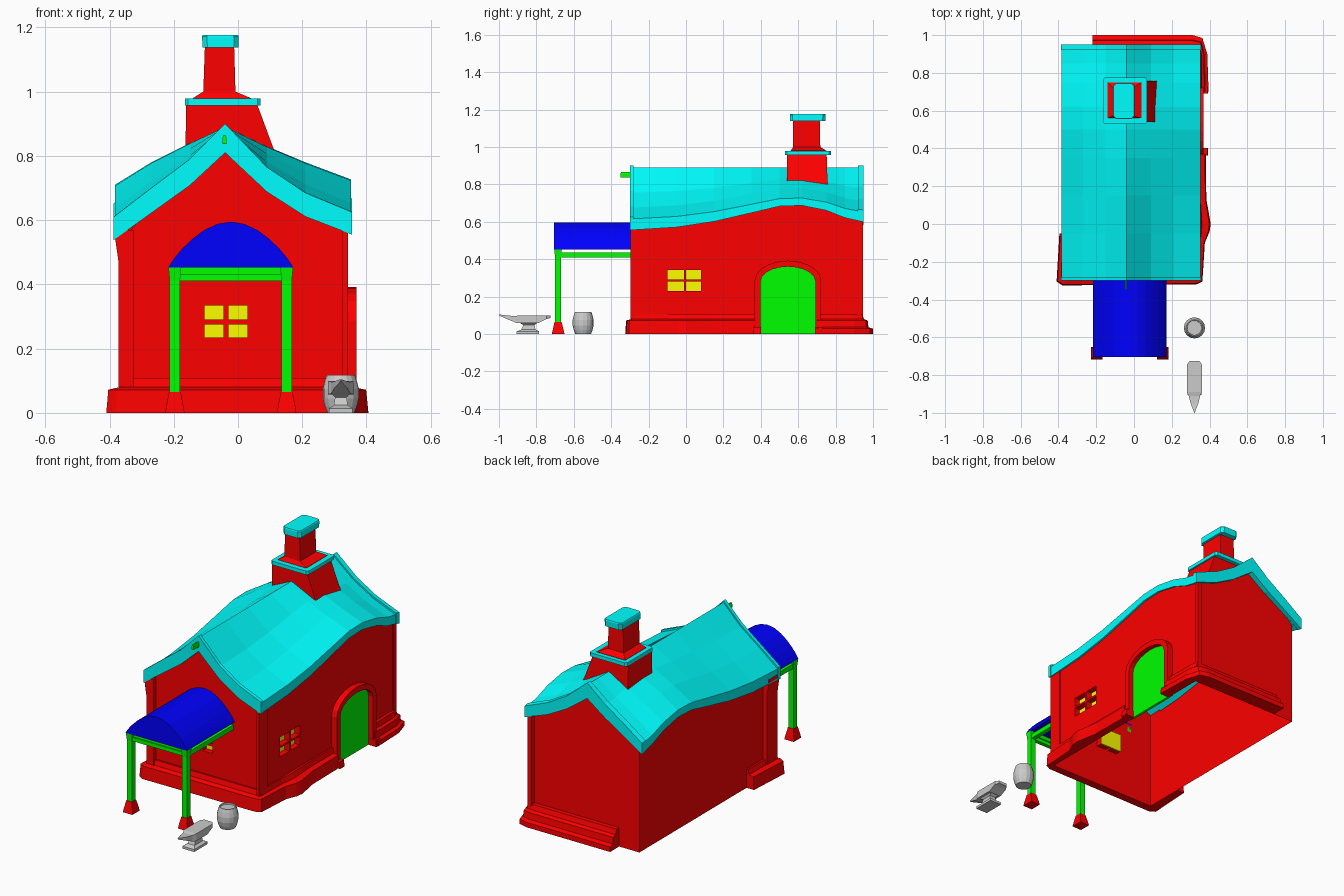
import bpy, bmesh, math

if "Cube" in bpy.data.objects:
    bpy.data.objects.remove(bpy.data.objects["Cube"])

def material(name, rgb):
    m = bpy.data.materials.new(name)
    m.diffuse_color = (*rgb, 1)
    m.use_nodes = True
    m.node_tree.nodes["Principled BSDF"].inputs["Base Color"].default_value = m.diffuse_color
    return m

RED = material("red_wall", (1, 0, 0))
CYAN = material("cyan_roof", (0, 1, 1))
GREEN = material("green_wood", (0, 1, 0))
BLUE = material("blue_cloth", (0, 0, 1))
YELLOW = material("yellow_glass", (1, 1, 0))

def loft(name, rings, mat=None):
    """Skin closed rings of equal length and cap both ends."""
    bm = bmesh.new()
    vs = [[bm.verts.new(p) for p in r] for r in rings]
    n = len(rings[0])
    for a, b in zip(vs, vs[1:]):
        for i in range(n):
            j = (i + 1) % n
            bm.faces.new((a[i], a[j], b[j], b[i]))
    bm.faces.new(vs[0])
    bm.faces.new(vs[-1])
    bmesh.ops.recalc_face_normals(bm, faces=bm.faces)
    me = bpy.data.meshes.new(name)
    bm.to_mesh(me)
    bm.free()
    ob = bpy.data.objects.new(name, me)
    bpy.context.collection.objects.link(ob)
    if mat:
        me.materials.append(mat)
    return ob

def stack(name, levels, mat=None, ch=0):
    """Rectangles (z, x0, x1, y0, y1) stacked upwards, corners cut by ch."""
    rings = []
    for z, a, b, c, d in levels:
        if ch:
            p = [(a + ch, c), (b - ch, c), (b, c + ch), (b, d - ch),
                 (b - ch, d), (a + ch, d), (a, d - ch), (a, c + ch)]
        else:
            p = [(a, c), (b, c), (b, d), (a, d)]
        rings.append([(x, y, z) for x, y in p])
    return loft(name, rings, mat)

def box(name, x0, x1, y0, y1, z0, z1, mat=None):
    return stack(name, [(z0, x0, x1, y0, y1), (z1, x0, x1, y0, y1)], mat)

# Roof shape: x, height at low eave, height at raised eave, thickness
ROOF = [(-.387, .61, .72, .072), (-.27, .70, .79, .078), (-.15, .79, .85, .082),
        (-.04, .90, .90, .09), (.09, .765, .84, .077), (.21, .685, .79, .074), (.355, .625, .737, .07)]
LIFT = [(-.3, 0), (-.05, .12), (.15, .35), (.35, .7), (.5, .97), (.62, 1), (.75, .8), (.85, .5), (.95, .33)]

def lift(y):
    for (a, s), (b, t) in zip(LIFT, LIFT[1:]):
        if y <= b:
            return s + (t - s) * (y - a) / (b - a)
    return LIFT[-1][1]

def underside(p, t):
    return p[1] + (p[2] - p[1]) * t - p[3] + .02 * t * min(1, abs(p[0] + .04) / .3)

def roof_ring(y, drop=0, inset=0):
    t = lift(y)
    xs = [min(max(p[0], -.387 + inset), .355 - inset) for p in ROOF]
    top = [(x, y, p[1] + (p[2] - p[1]) * t - drop) for x, p in zip(xs, ROOF)]
    low = [(x, y, underside(p, t)) for x, p in zip(xs, ROOF)]
    return top + low[::-1]

inner_ys = [-.28] + [y for y, _ in LIFT[1:-1]] + [.925]
loft("roof", [roof_ring(y, .01, .004) for y in inner_ys], CYAN)
loft("front_roof_rim", [roof_ring(-.3), roof_ring(-.28)], CYAN)
loft("back_roof_rim", [roof_ring(.92), roof_ring(.95)], CYAN)

# Walls: shell following the roof underside
XL, XR, YF, YB = -.348, .335, -.275, .918
def wall_ring(y):
    t = lift(y)
    pts = [(min(max(p[0], XL), XR), y, underside(p, t) + .015) for p in ROOF]
    return [(XL, y, 0)] + pts + [(XR, y, 0)]
walls = loft("walls", [wall_ring(y) for y in [YF] + inner_ys[1:-1] + [YB]], RED)

# Windows: pockets cut into the walls, a glass plate behind each group
for zs in ((.235, .275), (.29, .335)):
    for xs in ((-.105, -.045), (-.03, .03)):
        c = box("front_pane_cutter", *xs, -.3, YF + .035, *zs)
        c["cutter"] = 1
for zs in ((.23, .28), (.29, .342)):
    for ys in ((-.098, -.012), (.0, .08)):
        c = box("side_pane_cutter", XR - .035, .36, *ys, *zs)
        c["cutter"] = 1
cutters = [o for o in bpy.data.objects if "cutter" in o]
bpy.context.view_layer.objects.active = walls
for c in cutters:
    m = walls.modifiers.new("pane", 'BOOLEAN')
    m.operation, m.solver, m.object = 'DIFFERENCE', 'EXACT', c
    bpy.ops.object.modifier_apply(modifier=m.name)
for c in cutters:
    bpy.data.objects.remove(c)
box("front_window_glass", -.107, .032, YF + .033, YF + .039, .233, .337, YELLOW)
box("side_window_glass", XR - .039, XR - .033, -.1, .082, .228, .344, YELLOW)

# Open the underside and the hidden top of the walls
bm = bmesh.new()
bm.from_mesh(walls.data)
bmesh.ops.delete(bm, geom=[f for f in bm.faces if f.calc_center_median().z < .001
                           or (f.normal.z > .2 and f.calc_center_median().z > .5)], context='FACES')
bm.to_mesh(walls.data)
bm.free()

# Corner posts wrapped around the corners, flaring out under the left eave
for x1, y1 in ((-.325, YF), (XL, -.2)):
    stack("front_left_post", [(.08, -.372, x1, -.297, y1), (.47, -.372, x1, -.297, y1),
                              (.57, -.386, x1, -.298, y1)], RED)
box("front_right_post", .325, .342, -.297, YF, .08, .575, RED)
box("front_right_post_side", XR, .342, -.297, -.22, .08, .575, RED)
box("back_right_post", .315, .34, YB, .945, .03, .61, RED)

# Stone plinths: inner and outer path points with one shared section
SECTION = [(1, 0), (.9, .072), (.35, .08), (.2, .108), (0, .108), (0, 0)]
BACK_SECTION = [(1, 0), (1, .028), (.7, .036), (.65, .072), (.4, .08), (.3, .108), (0, .108), (0, 0)]
def plinth(name, path, section):
    loft(name, [[(ix + (ox - ix) * f, iy + (oy - iy) * f, z) for f, z in section]
                for ix, iy, ox, oy in path], RED)
plinth("front_plinth", [(XL, -.05, -.395, -.05), (XL, -.2, -.405, -.22), (XL, YF, -.41, -.305),
                        (-.34, YF, -.38, -.325), (.3, YF, .33, -.32), (XR, YF, .362, -.305),
                        (XR, -.1, .375, -.1), (XR, -.04, .4, -.04), (XR, 0, .406, 0),
                        (XR, .07, .394, .07), (XR, .13, .383, .13), (XR, .37, .38, .37)], SECTION)
plinth("back_plinth", [(XR, .7, .395, .7), (XR, .9, .388, .9), (XR, YB, .362, .985),
                       (.3, YB, .31, 1), (-.22, YB, -.22, 1)], BACK_SECTION)

# Arched door with its surround
def arch(half, foot, top, n=10):
    pts = [(.545 - half, 0)]
    for i in range(n + 1):
        a = math.pi * i / n
        pts.append((.545 - half * math.cos(a), foot + (top - foot) * math.sin(a)))
    return pts + [(.545 + half, 0)]
door = arch(.147, .28, .36)
loft("door", [[(x, y, z) for y, z in door] for x in (.327, .341)], GREEN)
outer = arch(.178, .285, .392)
loft("door_surround", [[(XR - .005, *o), (.369, *o), (.369, *i), (XR - .005, *i)]
                       for o, i in zip(outer, door)], RED)
for y in (.362, .69):
    stack("door_jamb_base", [(0, XR, .393, y, y + .04), (.038, XR, .388, y, y + .04)], RED)

# Chimney
stack("chimney_base", [(.74, -.163, .145, .54, .758), (.83, -.163, .108, .54, .756),
                       (.965, -.162, .058, .54, .752)], RED)
stack("chimney_collar", [(.957, -.165, .07, .53, .775), (.978, -.165, .07, .53, .775)], CYAN, .01)
stack("chimney_shaft", [(.97, -.14, .04, .56, .75), (.98, -.14, .04, .56, .75),
                        (1.0, -.108, -.008, .573, .718), (1.145, -.103, -.012, .573, .715)], RED)
stack("chimney_cap", [(1.138, -.11, .002, .555, .745), (1.172, -.112, .002, .555, .747),
                      (1.177, -.109, -.001, .558, .744)], CYAN, .015)

# Front canopy: cloth, posts, feet and beams
xs = [-.0225 - .194 * math.cos(math.pi * i / 14) for i in range(15)]
curve = [(x, .452 + .143 * max(0, math.cos(math.pi / 2 * (x + .0225) / .194)) ** .82) for x in xs]
loft("canopy", [[(x, y, z) for x, z in curve] for y in (-.705, YF)], BLUE)
for s in (-1, 1):
    cx = -.0225 + s * .174
    stack("canopy_post", [(.05, cx - .016, cx + .016, -.7, -.668), (.41, cx - .016, cx + .016, -.7, -.668),
                          (.452, cx - .02, cx + .02, -.704, -.664)], GREEN)
    stack("post_foot", [(0, cx - .03, cx + .03, -.717, -.65), (.02, cx - .027, cx + .027, -.713, -.654),
                        (.065, cx - .018, cx + .018, -.703, -.665)], RED)
    box("canopy_side_beam", cx - .013, cx + .013, -.69, YF, .408, .435, GREEN)
box("canopy_front_beam", -.19, .145, -.695, -.672, .41, .432, GREEN)
box("canopy_upper_beam", -.19, .145, -.69, -.665, .43, .453, GREEN)

# Peg at the gable
stack("gable_peg", [(.837, -.048, -.036, -.35, -.3), (.855, -.048, -.036, -.35, -.3),
                    (.865, -.045, -.039, -.348, -.3)], GREEN)

# Barrel
barrel = [(.042, 0), (.05, .02), (.056, .045), (.056, .075), (.05, .1), (.044, .118), (.039, .118), (.038, .11)]
loft("barrel", [[(.32 + r * math.cos(math.tau * i / 16), -.55 + r * math.sin(math.tau * i / 16), z)
                 for i in range(16)] for r, z in barrel])

# Anvil: foot and waist, then head with horn
stack("anvil_foot", [(0, .283, .357, -.905, -.785), (.014, .283, .357, -.905, -.785),
                     (.024, .298, .342, -.88, -.805), (.048, .302, .338, -.87, -.81),
                     (.066, .285, .355, -.9, -.785)])
head = [(-.725, .026, .085, .1), (-.745, .04, .08, .1), (-.79, .04, .058, .1), (-.89, .04, .058, .1),
        (-.91, .03, .06, .096), (-.95, .02, .077, .098), (-.995, .003, .096, .104), (-1, .001, .1, .104)]
loft("anvil_head", [[(.32 - w, y, a), (.32 + w, y, a), (.32 + w, y, b), (.32 - w, y, b)] for y, w, a, b in head])
